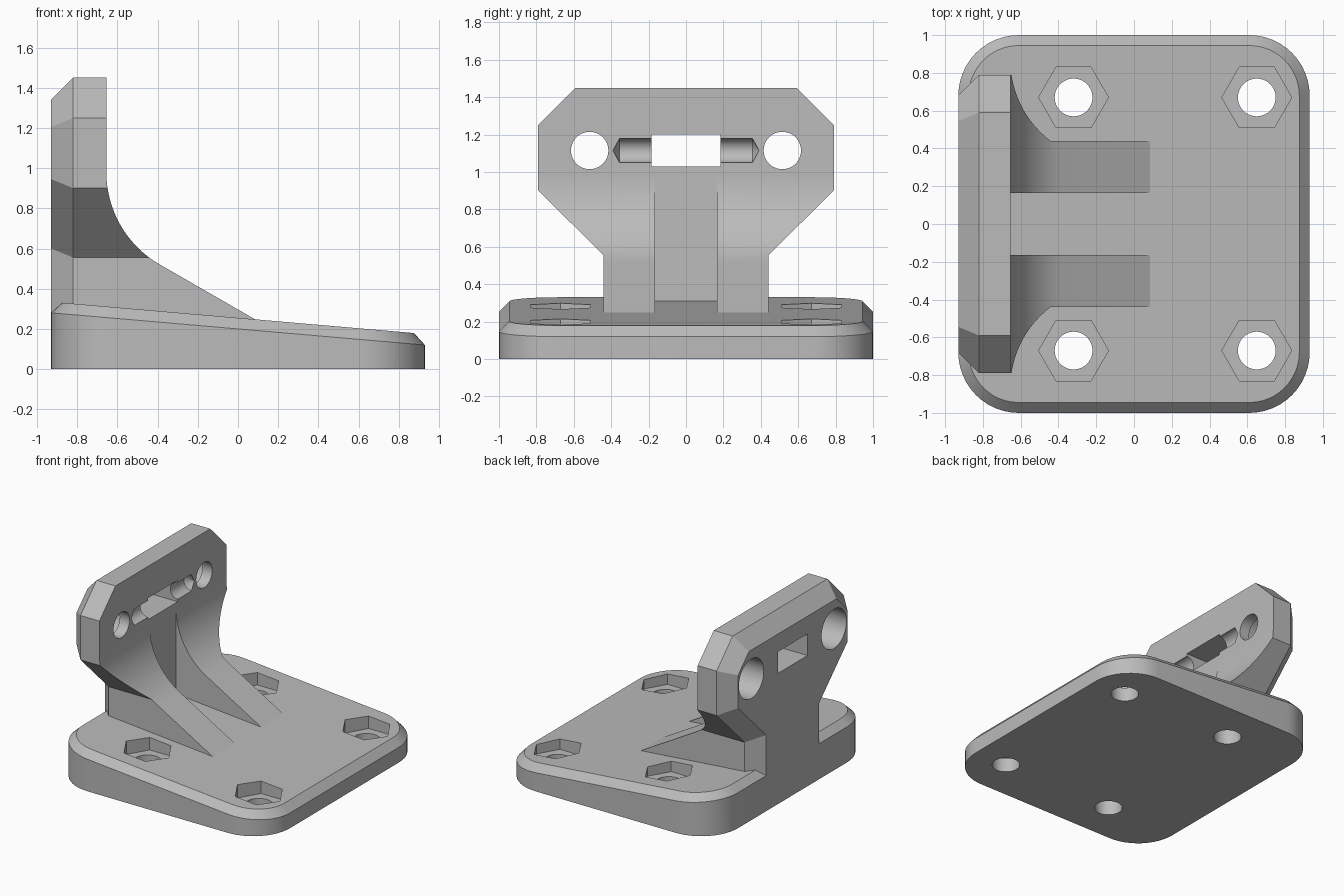
import bpy, bmesh, math
from math import sin, cos, pi

cube = bpy.data.objects.get("Cube")
if cube:
    bpy.data.objects.remove(cube, do_unlink=True)

grey = bpy.data.materials.new("plain grey")
grey.use_nodes = True
grey.diffuse_color = (0.5, 0.5, 0.5, 1)
grey.node_tree.nodes["Principled BSDF"].inputs["Base Color"].default_value = (0.5, 0.5, 0.5, 1)


def loft(name, rings):
    """Closed solid through rings with equal point counts."""
    bm = bmesh.new()
    loops = [[bm.verts.new(p) for p in ring] for ring in rings]
    n = len(loops[0])
    for a, b in zip(loops, loops[1:]):
        for i in range(n):
            j = (i + 1) % n
            bm.faces.new((a[i], a[j], b[j], b[i]))
    bm.faces.new(loops[0])
    bm.faces.new(loops[-1])
    bmesh.ops.recalc_face_normals(bm, faces=bm.faces)
    mesh = bpy.data.meshes.new(name)
    bm.to_mesh(mesh)
    bm.free()
    mesh.materials.append(grey)
    ob = bpy.data.objects.new(name, mesh)
    bpy.context.collection.objects.link(ob)
    return ob


def turned(name, axis, centre, steps, sides=40):
    """Round or many-sided solid along an axis, from (position, radius) steps."""
    rings = []
    for pos, r in steps:
        ring = []
        for k in range(sides):
            u, v = r * cos(2 * pi * k / sides), r * sin(2 * pi * k / sides)
            p = {"x": (pos, u, v), "y": (u, pos, v), "z": (u, v, pos)}[axis]
            ring.append([a + b for a, b in zip(p, centre)])
        rings.append(ring)
    return loft(name, rings)


def box(name, x0, x1, y, z0, z1):
    ring = [(-y, z0), (y, z0), (y, z1), (-y, z1)]
    return loft(name, [[(x, *p) for p in ring] for x in (x0, x1)])


def combine(target, tool, operation):
    tool.hide_render = True
    mod = target.modifiers.new("combine", "BOOLEAN")
    mod.operation, mod.solver, mod.object = operation, "EXACT", tool
    bpy.context.view_layer.objects.active = target
    bpy.ops.object.modifier_apply(modifier=mod.name)
    bpy.data.objects.remove(tool, do_unlink=True)


# Wedge base with rounded corners and a chamfered top rim
SLOPE = -0.0862


def rounded_ring(inset, height, slope):
    ring = []
    for c, (sx, sy) in enumerate([(1, 1), (-1, 1), (-1, -1), (1, -1)]):
        for k in range(13):
            a = (c + k / 12) * pi / 2
            x = sx * 0.61 + (0.32 - inset) * cos(a)
            y = sy * 0.68 + (0.32 - inset) * sin(a)
            ring.append((x, y, height + slope * x))
    return ring


base = loft("mounting_bracket", [rounded_ring(0, 0, 0),
                                 rounded_ring(0, 0.2, SLOPE),
                                 rounded_ring(0.055, 0.255, SLOPE)])

# Upright plate outline, chamfered towards the back
FACE = -0.655


def plate_ring(x, inset):
    k = inset * math.tan(pi / 8)
    half = [(0.44 - inset, 0.14), (0.44 - inset, 0.555 + k), (0.79 - inset, 0.9 + k),
            (0.79 - inset, 1.25 - k), (0.59 - k, 1.45 - inset)]
    return [(x, y, z) for y, z in half] + [(x, -y, z) for y, z in reversed(half)]


upright = loft("upright", [plate_ring(-0.93, 0.11), plate_ring(-0.82, 0), plate_ring(0.2, 0)])

# Side profile: flat plate face, tangent arc, straight ramp
R, TOP = 0.53, 0.98
arc = [(FACE + R - R * cos(a), TOP - R * sin(a))
       for a in (pi / 3 * k / 16 for k in range(17))]
profile = [(-1.1, 0.15), (-1.1, 1.6), (FACE, 1.6)] + arc + [(0.255, 0.15)]
side = loft("side_profile", [[(x, y, z) for x, z in profile] for y in (-0.9, 0.9)])
combine(upright, side, "INTERSECT")

# Gap between the two ribs
combine(upright, box("rib_gap", FACE, 0.5, 0.165, 0.05, 1.2), "DIFFERENCE")
combine(base, upright, "UNION")

# Plate window and the pointed pin groove across it
combine(base, box("window", -1.2, -0.4, 0.185, 1.03, 1.2), "DIFFERENCE")
groove = turned("pin_groove", "y", (FACE, 0, 1.115),
                [(-0.39, 0.001), (-0.355, 0.065), (0.355, 0.065), (0.39, 0.001)])
combine(base, groove, "DIFFERENCE")

for s in (-1, 1):
    # Counterbored plate holes
    bore = turned("plate_bore", "x", (0, s * 0.515, 1.115),
                  [(-1.1, 0.155), (-0.74, 0.155), (-0.74, 0.1), (-0.5, 0.1)])
    combine(base, bore, "DIFFERENCE")
    # Base screw holes with hexagonal nut pockets
    for x in (-0.32, 0.65):
        floor = 0.255 + SLOPE * x - 0.09
        hole = turned("screw_hole", "z", (x, s * 0.67, 0), [(-0.1, 0.1), (0.5, 0.1)])
        combine(base, hole, "DIFFERENCE")
        pocket = turned("nut_pocket", "z", (x, s * 0.67, 0), [(floor, 0.185), (0.5, 0.185)], 6)
        combine(base, pocket, "DIFFERENCE")

# Smooth rounded surfaces, keep hard edges
bpy.ops.object.select_all(action="DESELECT")
base.select_set(True)
bpy.context.view_layer.objects.active = base
bpy.ops.object.shade_smooth_by_angle(angle=math.radians(20))
